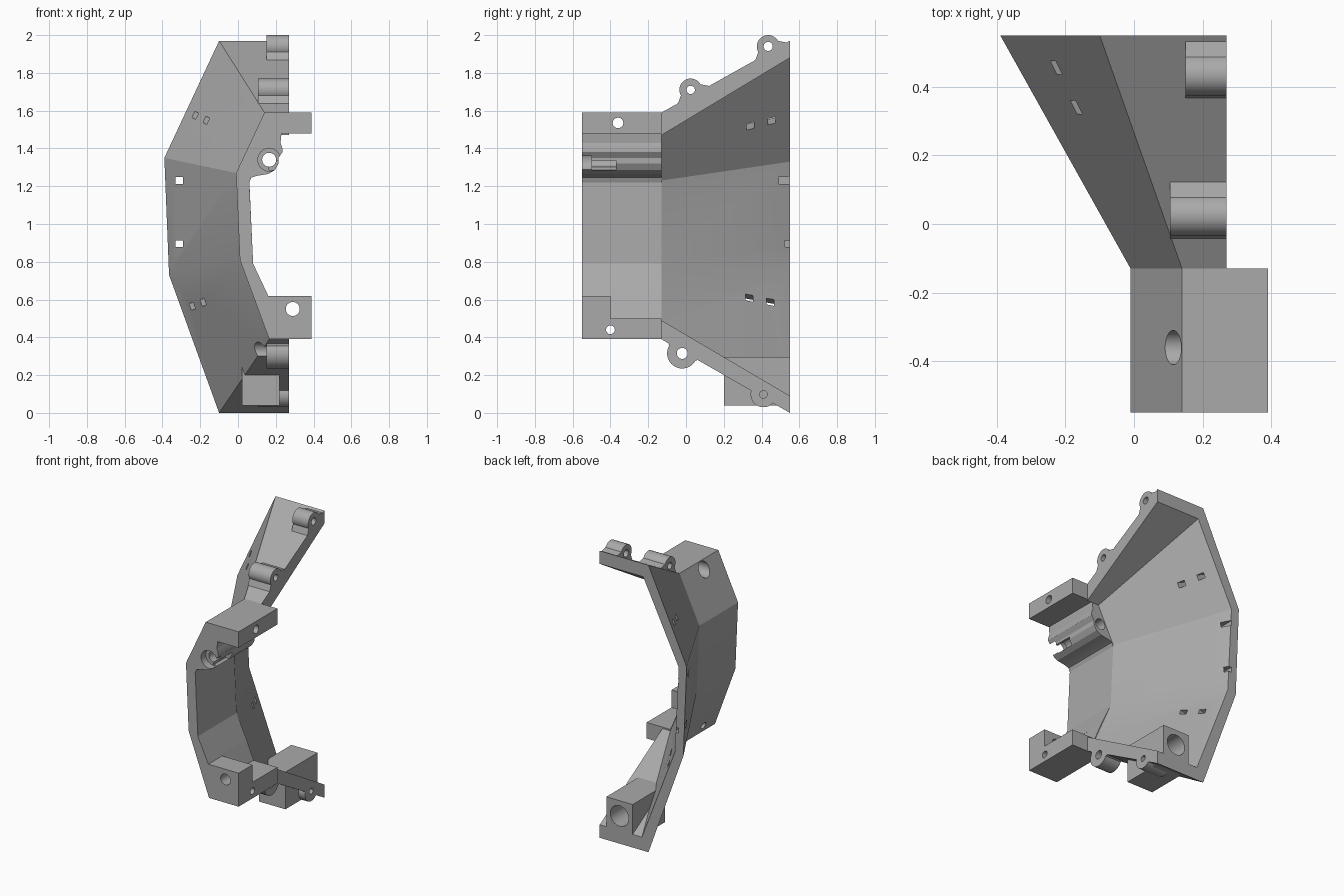
import bpy, bmesh, math
from mathutils import Matrix, Vector

cube = bpy.data.objects.get("Cube")
if cube:
    bpy.data.objects.remove(cube, do_unlink=True)

grey = bpy.data.materials.new("plain grey")
grey.use_nodes = True
COLOUR = (0.4, 0.4, 0.4, 1)
grey.diffuse_color = COLOUR
grey.node_tree.nodes["Principled BSDF"].inputs["Base Color"].default_value = COLOUR


def loft(name, ring_a, ring_b):
    """Closed solid between two matching rings of 3D points."""
    bm = bmesh.new()
    a = [bm.verts.new(p) for p in ring_a]
    b = [bm.verts.new(p) for p in ring_b]
    n = len(a)
    bm.faces.new(a)
    bm.faces.new(b[::-1])
    for i in range(n):
        j = (i + 1) % n
        bm.faces.new((a[j], a[i], b[i], b[j]))
    bmesh.ops.recalc_face_normals(bm, faces=bm.faces)
    me = bpy.data.meshes.new(name)
    bm.to_mesh(me)
    bm.free()
    ob = bpy.data.objects.new(name, me)
    bpy.context.collection.objects.link(ob)
    me.materials.append(grey)
    return ob


def at_y(profile, y):
    return [(x, y, z) for x, z in profile]


def prism_y(name, profile, y0, y1):
    return loft(name, at_y(profile, y0), at_y(profile, y1))


def prism_x(name, profile, x0, x1):
    return loft(name, [(x0, y, z) for y, z in profile], [(x1, y, z) for y, z in profile])


def circle(u, v, r, n=40):
    return [(u + r * math.cos(math.tau * i / n), v + r * math.sin(math.tau * i / n)) for i in range(n)]


def rect(u0, u1, v0, v1):
    return [(u0, v0), (u1, v0), (u1, v1), (u0, v1)]


def combine(target, others, operation):
    """Apply booleans to the target and remove the helper objects."""
    for o in others:
        o.hide_render = True
        m = target.modifiers.new(operation, "BOOLEAN")
        m.operation, m.solver, m.object = operation, "EXACT", o
    dg = bpy.context.evaluated_depsgraph_get()
    me = bpy.data.meshes.new_from_object(target.evaluated_get(dg))
    target.modifiers.clear()
    target.data = me
    for o in others:
        bpy.data.objects.remove(o, do_unlink=True)


FRONT, JOINT, BACK, EDGE = -0.55, -0.13, 0.55, 0.27

# Neck: constant cross-section with an upper tab, a tube boss and a lower tab
neck = prism_y("neck", [
    (0.39, 1.59), (0.14, 1.59), (-0.01, 1.27), (0.01, 0.81), (0.165, 0.39), (0.39, 0.39),
    (0.39, 0.62), (0.16, 0.62), (0.08, 0.79), (0.06, 1.22), (0.07, 1.245), (0.1, 1.255),
    (0.16, 1.265), (0.195, 1.285), (0.215, 1.32), (0.215, 1.35), (0.235, 1.38),
    (0.235, 1.4), (0.225, 1.43), (0.23, 1.48), (0.39, 1.48)], FRONT, JOINT)
combine(neck, [
    # step behind the lower tab
    prism_y("step_cut", [(0.155, 0.63), (0.21, 0.5), (0.5, 0.5), (0.5, 0.63)], -0.4, 0),
    # tube bore, counterbore and side slot
    prism_y("tube_bore", circle(0.165, 1.34, 0.037), -0.7, 0),
    prism_y("tube_counterbore", circle(0.165, 1.34, 0.06), -0.7, -0.5),
    prism_x("tube_slot", rect(-0.5, -0.37, 1.285, 1.335), 0.165, 0.4),
    # tab screw holes
    prism_x("upper_bore", circle(-0.36, 1.535, 0.028), -0.2, 0.6),
    prism_x("upper_counterbore", circle(-0.36, 1.535, 0.05), -0.2, 0.19),
    prism_x("lower_bore", circle(-0.4, 0.44, 0.023), -0.2, 0.6),
    prism_y("lower_tab_bore", circle(0.29, 0.55, 0.037), -0.7, -0.3),
], "DIFFERENCE")

# Flared shell: thick wall widening from the neck to the back rim
neck_ring = [(EDGE, 1.59), (0.14, 1.59), (-0.01, 1.27), (0.01, 0.81), (0.165, 0.39), (EDGE, 0.39),
             (EDGE, 0.49), (0.21, 0.49), (0.08, 0.79), (0.06, 1.23), (0.18, 1.47), (EDGE, 1.47)]
rim_ring = [(EDGE, 1.97), (-0.1, 1.97), (-0.39, 1.35), (-0.365, 0.73), (-0.1, 0), (EDGE, 0),
            (EDGE, 0.09), (-0.05, 0.09), (-0.3, 0.74), (-0.33, 1.33), (-0.06, 1.88), (EDGE, 1.88)]
shell = loft("flared_shell", at_y(neck_ring, JOINT), at_y(rim_ring, BACK))


def lug(name, y, z, r, x0, side):
    """Rounded screw lug whose base spreads onto the sloping edge wall."""
    slope = Vector((0.68, 0.385 * side)).normalized()
    into = Vector((slope.y, -slope.x)) * side
    c = Vector((y, z))
    base = [c + into * 0.5 * r + slope * s * (r + 0.035) for s in (1, -1)]
    deep = [c + into * 0.9 * r + slope * s * r for s in (-1, 1)]
    start = math.atan2(-into.y, -into.x)
    arc = [c + Vector((math.cos(a), math.sin(a))) * r
           for a in (start + side * math.pi * (i / 20 - 0.5) for i in range(21))]
    first = 1 if (arc[0] - base[1]).length < (arc[0] - base[0]).length else 0
    ring = arc + ([base[1 - first]] + deep[::-1 if first else 1][::1] + [base[first]])
    # order the points around the centre so that the outline never crosses itself
    mid = c + into * 0.3 * r
    ring.sort(key=lambda p: math.atan2(p.y - mid.y, p.x - mid.x))
    return prism_x(name, [(min(p.x, BACK - 0.002), p.y) for p in ring], x0, EDGE)


LUGS = [("upper_front", 0.025, 1.71, 0.06, 0.105, 1, 0.022),
        ("upper_back", 0.435, 1.94, 0.06, 0.15, 1, 0.024),
        ("lower_front", -0.02, 0.315, 0.08, 0.15, -1, 0.029),
        ("lower_back", 0.41, 0.098, 0.068, 0.105, -1, 0.02)]
parts = [lug(n + "_lug", y, z, r, x0, side) for n, y, z, r, x0, side, hole in LUGS]

# Socket block inside the lower back corner
parts.append(prism_y("socket_block", rect(0.02, 0.22, 0.04, 0.295), 0.2, BACK))
combine(shell, parts, "UNION")

cuts = [prism_x(n + "_bore", circle(y, z, hole), 0.1, 0.4) for n, y, z, r, x0, side, hole in LUGS]
cuts.append(prism_x("lower_front_counterbore", circle(-0.02, 0.325, 0.05), -0.1, 0.15))
cuts.append(prism_y("socket_bore", circle(0.12, 0.19, 0.07), 0.38, 0.7))
# Square openings near the rim
for z in (1.23, 0.895):
    cuts.append(prism_y("rim_opening", rect(-0.33, -0.292, z - 0.018, z + 0.018), 0.2, 0.7))
# Slots through the upper and lower slanted panels
for x, y, z, tilt in ((-0.225, 0.455, 1.575, 25), (-0.17, 0.34, 1.55, 25),
                      (-0.24, 0.445, 0.565, -20), (-0.185, 0.335, 0.585, -20)):
    slot = prism_x("panel_slot", rect(-0.02, 0.02, -0.018, 0.018), -0.12, 0.16)
    slot.data.transform(Matrix.Translation((x, y, z)) @ Matrix.Rotation(math.radians(tilt), 4, "Y"))
    cuts.append(slot)
combine(shell, cuts, "DIFFERENCE")

# Smooth the round surfaces, keep the flat panels crisp
for ob in (neck, shell):
    bpy.ops.object.select_all(action="DESELECT")
    ob.select_set(True)
    bpy.context.view_layer.objects.active = ob
    bpy.ops.object.shade_smooth_by_angle(angle=math.radians(20))
